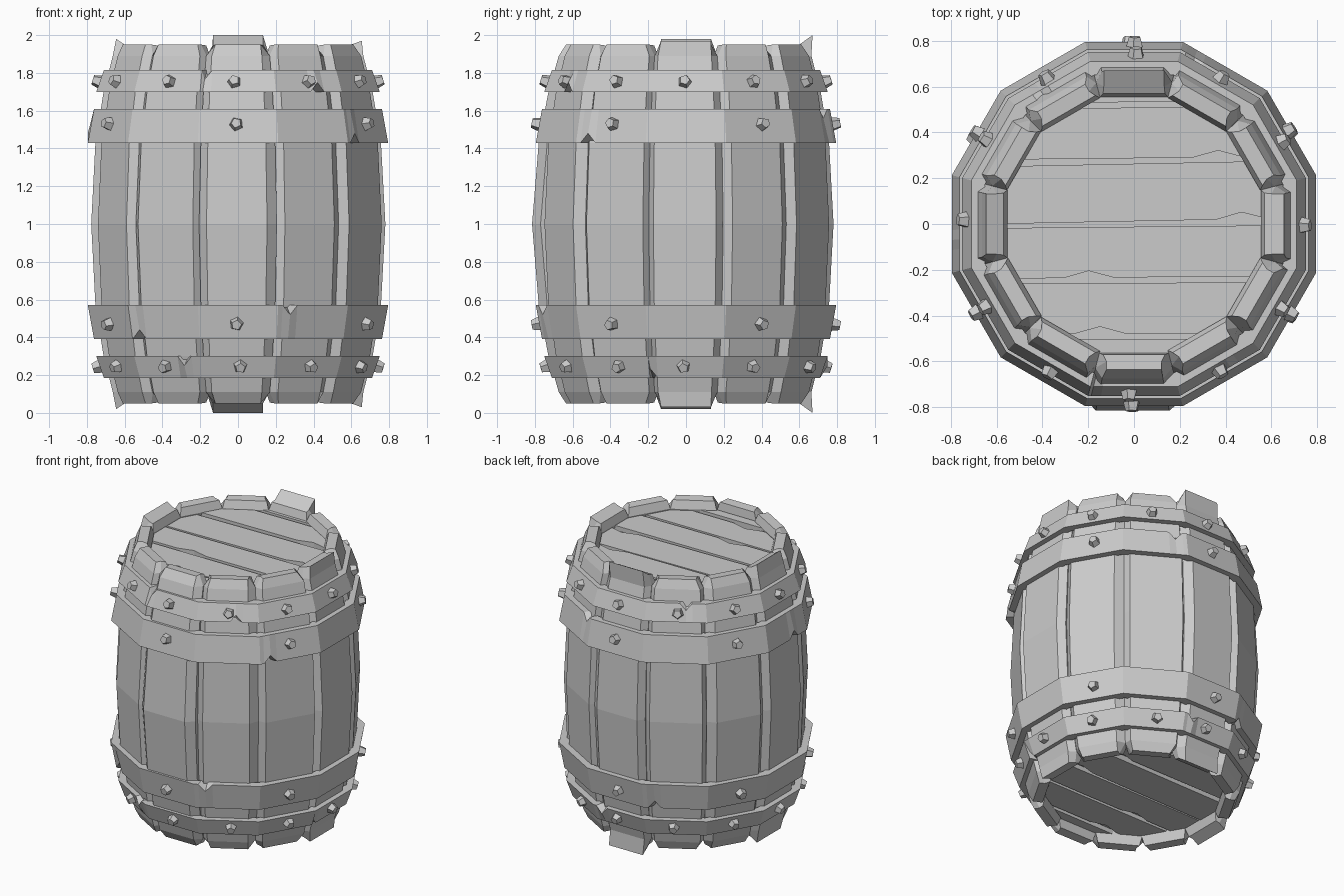
import bpy, bmesh, math, random
from mathutils import Matrix, Vector

if "Cube" in bpy.data.objects:
    bpy.data.objects.remove(bpy.data.objects["Cube"])

random.seed(4)
N = 12
T15 = math.tan(math.radians(15))


def finish(bm, name):
    bmesh.ops.recalc_face_normals(bm, faces=bm.faces)
    me = bpy.data.meshes.new(name)
    bm.to_mesh(me)
    bm.free()
    ob = bpy.data.objects.new(name, me)
    bpy.context.collection.objects.link(ob)
    return ob


def loft(bm, rings, closed=False):
    """Skin a list of point rings; cap the ends unless the loft is closed."""
    vr = [[bm.verts.new(p) for p in r] for r in rings]
    n = len(vr[0])
    for i in range(len(vr) if closed else len(vr) - 1):
        a, b = vr[i], vr[(i + 1) % len(vr)]
        for j in range(n):
            bm.faces.new((a[j], a[(j + 1) % n], b[(j + 1) % n], b[j]))
    if not closed:
        bm.faces.new(vr[0])
        bm.faces.new(vr[-1])


def around(r, t, z, ang):
    """Radial / tangential point; angle 0 is the front, turning towards +x."""
    s, c = math.sin(ang), math.cos(ang)
    return Vector((r * s + t * c, -r * c + t * s, z))


# Staves: bulged chamfered boards, symmetric about z = 1
HALF = [(0, .785), (.43, .76), (.70, .715), (.89, .665)]
TABS = {3: (.97, .655), 6: (1.0, .67), 9: (.98, .645)}   # longer boards


def stave(k):
    ang = k * math.tau / N
    bulge = .03 if k == 0 else random.uniform(-.02, .0)
    shift = random.uniform(-.012, .012)
    narrow = random.uniform(.72, .86)
    up = []
    for dz, r in HALF:
        r += bulge * (1 - dz * .8)
        ri, rc = r - .11, r - .045
        up.append([(ri, -ri * T15, dz), (rc, -rc * T15, dz),
                   (r, -r * T15 * narrow + shift, dz), (r, r * T15 * narrow + shift, dz),
                   (rc, rc * T15, dz), (ri, ri * T15, dz)])
    top, r = TABS.get(k, (.95, .635))
    w = .132 if k in TABS else .12
    up.append([(.57, -.135, .945), (.60, -w, .95), (r, -w, top),
               (r, w, top), (.60, w, .95), (.57, .135, .945)])
    rings = [[around(r, t, 1 - z, ang) for r, t, z in ring] for ring in up[:0:-1]]
    rings += [[around(r, t, 1 + z, ang) for r, t, z in ring] for ring in up]
    bm = bmesh.new()
    loft(bm, rings)
    finish(bm, f"stave_{k}")


for k in range(N):
    stave(k)


# Hoops: twelve-sided bands with a few nicked edges
def flat_radius(a):
    step = math.radians(30)
    return 1 / math.cos((a + step / 2) % step - step / 2)


def hoop(name, sign, d0, d1, r0, r1, nicks):
    stops = [(math.radians(15 + 30 * k), 0, 0) for k in range(N)]
    for deg, edge in nicks:
        a = math.radians(deg)
        stops += [(a - .055, 0, 0), (a, edge, 1), (a + .055, 0, 0)]
    rings = []
    for a, edge, cut in sorted(s for s in stops):
        f = flat_radius(a)
        depth = .05 * cut
        lo = d0 + (depth if edge < 0 else 0)
        hi = d1 - (depth if edge > 0 else 0)
        rings.append([around(r * f, 0, 1 + sign * z, a) for r, z in
                      ((r0 - .06, d0), (r0, lo), (r1, hi), (r1 - .06, d1))])
    bm = bmesh.new()
    loft(bm, rings, closed=True)
    finish(bm, name)


def studs(name, sign, count, d, r, lean):
    bm = bmesh.new()
    for k in range(count):
        a = k * math.tau / count + random.uniform(-.03, .03)
        p = around(r * flat_radius(a), 0, 1 + sign * d, a)
        out = around(1, 0, sign * lean, a)
        rot = out.to_track_quat('Z', 'Y').to_matrix().to_4x4()
        spin = Matrix.Rotation(random.uniform(0, 6), 4, 'Z')
        bmesh.ops.create_cone(bm, cap_ends=True, segments=5, radius1=.043,
                              radius2=.027, depth=.06,
                              matrix=Matrix.Translation(p) @ rot @ spin)
    finish(bm, name)


for side, s in (("top", 1), ("bottom", -1)):
    wide_nicks = [(50, -1), (160, 1), (275, -1)] if s > 0 else [(20, -1), (318, 1), (200, 1)]
    slim_nicks = [(346, 1), (34, -1), (215, 1)] if s > 0 else [(338, -1), (75, 1), (170, -1)]
    hoop(f"wide_hoop_{side}", s, .43, .61, .795, .762, wide_nicks)
    hoop(f"narrow_hoop_{side}", s, .70, .815, .75, .71, slim_nicks)
    studs(f"wide_hoop_studs_{side}", s, 6, .53, .787, .18)
    studs(f"narrow_hoop_studs_{side}", s, 12, .755, .74, .3)


# Lids: planks cut to a circle, with chips, over a backing disc
R = .60
CUTS = [-.595, -.49, -.245, .0, .275, .52, .595]
CHIPS = [0, -.15, -.2, .47, .37, 0]


def lid(side, s):
    bm = bmesh.new()
    for i, (y0, y1) in enumerate(zip(CUTS, CUTS[1:])):
        y0, y1 = y0 + .012, y1 - .012
        ys = [y0 + (y1 - y0) * j / 3 for j in range(4)]
        half = [math.sqrt(max(R * R - y * y, .0004)) for y in ys]
        pts = list(zip(half, ys)) + [(-h, y) for h, y in zip(half[::-1], ys[::-1])]
        if 0 < i < 5:
            c = CHIPS[i]
            chip = [(c - .11, y0), (c, y0 + .03), (c + .11, y0)]
            pts += chip
        rot = Matrix.Rotation(random.uniform(.0, .02), 3, 'Z')
        h = 1 + s * (.885 + random.uniform(-.006, .006))
        loft(bm, [[rot @ Vector((x, y, z)) for x, y in pts] for z in (h, h - s * .06)])
    bmesh.ops.create_cone(bm, cap_ends=True, segments=N, radius1=.6, radius2=.6,
                          depth=.03, matrix=Matrix.Translation((0, 0, 1 + s * .835)))
    finish(bm, f"lid_{side}")


lid("top", 1)
lid("bottom", -1)
